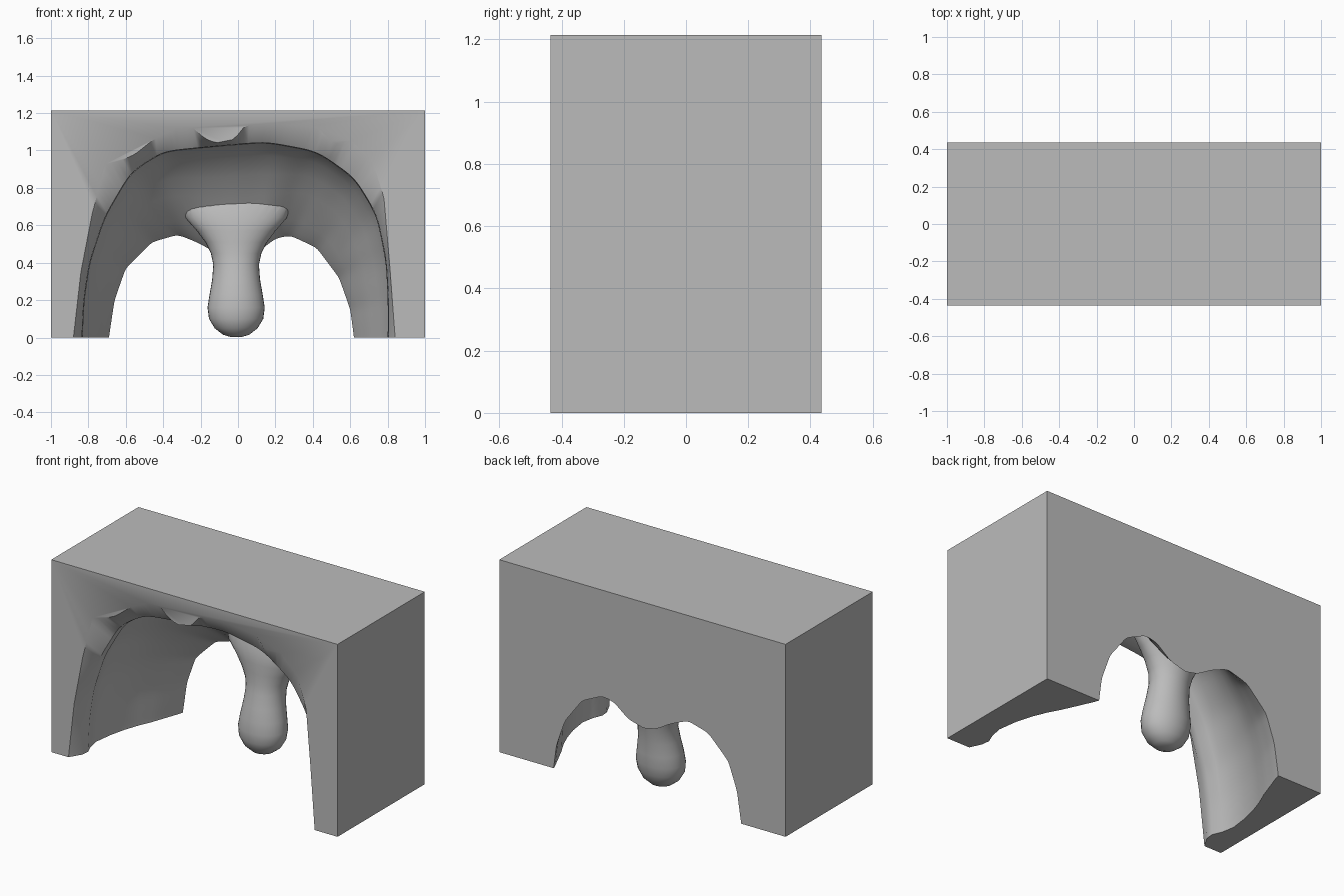
import bpy, bmesh, math

cube = bpy.data.objects.get("Cube")
if cube:
    bpy.data.objects.remove(cube, do_unlink=True)

grey = bpy.data.materials.new("plain_grey")
grey.use_nodes = True
grey.diffuse_color = (0.5, 0.5, 0.5, 1)
grey.node_tree.nodes["Principled BSDF"].inputs["Base Color"].default_value = (0.5, 0.5, 0.5, 1)

HALF_DEPTH, HEIGHT = 0.435, 1.215
STEPS = 120

# Cavity outlines (x, z), from the -x foot over the top to the +x foot
FRONT = [(-.88, 0), (-.84, .35), (-.78, .66), (-.71, .93), (-.64, .94), (-.55, .98), (-.45, 1.06),
         (-.33, 1.12), (-.23, 1.12), (-.19, 1.07), (-.12, 1.04), (-.02, 1.06), (.04, 1.135),
         (.25, 1.14), (.43, 1.12), (.48, 1.06), (.53, 1.035), (.6, 1.06), (.72, .94),
         (.78, .75), (.81, .4), (.84, 0)]
RIDGE = [(-.83, 0), (-.82, .2), (-.79, .4), (-.71, .64), (-.57, .88), (-.4, .99), (-.1, 1.02),
         (.15, 1.04), (.42, .99), (.62, .85), (.74, .65), (.79, .4), (.8, .2), (.8, 0)]
BACK = [(-.69, 0), (-.66, .2), (-.6, .37), (-.46, .51), (-.32, .55), (-.2, .5), (-.1, .44),
        (-.01, .42), (.1, .45), (.2, .53), (.28, .545), (.42, .48), (.54, .32), (.6, .15), (.62, 0)]


def radii(outline):
    """Distance from the origin to the outline along evenly spaced rays."""
    result = []
    for i in range(STEPS + 1):
        a = math.pi * (1 - i / STEPS)
        dx, dz = math.cos(a), math.sin(a)
        for (x1, z1), (x2, z2) in zip(outline, outline[1:]):
            s1, s2 = dx * z1 - dz * x1, dx * z2 - dz * x2
            if s1 >= -1e-9 and s2 <= 1e-9 and s1 - s2 > 1e-9:
                t = s1 / (s1 - s2)
                result.append(math.hypot(x1 + t * (x2 - x1), z1 + t * (z2 - z1)))
                break
        else:
            end = outline[0] if i == 0 else outline[-1]
            result.append(math.hypot(*end))
    return result


def soften(values, passes=6):
    for _ in range(passes):
        values = [values[0]] + [(a + 2 * b + c) / 4 for a, b, c in
                                zip(values, values[1:], values[2:])] + [values[-1]]
    return values


def new_object(name, bm):
    bmesh.ops.recalc_face_normals(bm, faces=bm.faces)
    mesh = bpy.data.meshes.new(name)
    bm.to_mesh(mesh)
    bm.free()
    mesh.materials.append(grey)
    obj = bpy.data.objects.new(name, mesh)
    bpy.context.collection.objects.link(obj)
    return obj


def loft(name, rings):
    """Closed skin through rings of equal length."""
    bm = bmesh.new()
    rows = [[bm.verts.new(p) for p in ring] for ring in rings]
    n = len(rows[0])
    for a, b in zip(rows, rows[1:]):
        for i in range(n):
            j = (i + 1) % n
            bm.faces.new((a[i], a[j], b[j], b[i]))
    bm.faces.new(rows[0])
    bm.faces.new(rows[-1])
    return new_object(name, bm)


# Cavity cutter: front lip, inner ridge, roof sloping to the twin back arches
front, ridge, back = radii(FRONT), soften(radii(RIDGE)), soften(radii(BACK), 2)


def section(y, r):
    pts = []
    for i, d in enumerate(r):
        a = math.pi * (1 - i / STEPS)
        pts.append((d * math.cos(a), y, d * math.sin(a)))
    return [(pts[0][0], y, -.1)] + pts + [(pts[-1][0], y, -.1)]


rings = [section(-.5, front), section(-HALF_DEPTH, front)]
for y, w, swell in [(-.36, 0, .005), (-.31, 0, 0), (-.25, 0, .025), (-.17, 0, .04), (-.05, .04, .03),
                    (.05, .14, .02), (.14, .29, .01), (.22, .47, 0), (.29, .65, 0),
                    (.35, .8, 0), (.4, .93, 0), (HALF_DEPTH, 1, 0), (.5, 1, 0)]:
    rings.append(section(y, [a + (b - a) * w + swell for a, b in zip(ridge, back)]))
cutter = loft("cavity_cutter", rings)

# Outer block
bm = bmesh.new()
bmesh.ops.create_cube(bm, size=1)
for v in bm.verts:
    v.co = (v.co.x * 2, v.co.y * 2 * HALF_DEPTH, (v.co.z + .5) * HEIGHT)
block = new_object("arched_block", bm)

# Hanging lobe: (z, x radius, y radius, centre y), flaring up into the roof
PROFILE = [(.003, .03, .03, .26), (.015, .07, .06, .26), (.05, .115, .095, .26), (.1, .145, .115, .26),
           (.16, .153, .122, .265), (.23, .142, .118, .27), (.31, .128, .11, .28),
           (.39, .122, .105, .295), (.45, .135, .105, .305), (.51, .165, .108, .31),
           (.57, .21, .11, .315), (.64, .27, .11, .32), (.72, .3, .09, .33)]
SIDES = 32
lobe = loft("hanging_lobe", [
    [(-.01 + rx * math.cos(math.tau * i / SIDES), cy + ry * math.sin(math.tau * i / SIDES), z)
     for i in range(SIDES)] for z, rx, ry, cy in PROFILE])


def combine(target, other, operation):
    mod = target.modifiers.new(operation.title(), "BOOLEAN")
    mod.operation, mod.object, mod.solver = operation, other, "EXACT"
    bpy.context.view_layer.objects.active = target
    bpy.ops.object.modifier_apply(modifier=mod.name)
    bpy.data.objects.remove(other, do_unlink=True)


combine(block, cutter, "DIFFERENCE")
combine(block, lobe, "UNION")

bpy.ops.object.select_all(action="DESELECT")
block.select_set(True)
bpy.context.view_layer.objects.active = block
bpy.ops.object.shade_smooth_by_angle(angle=math.radians(40))
